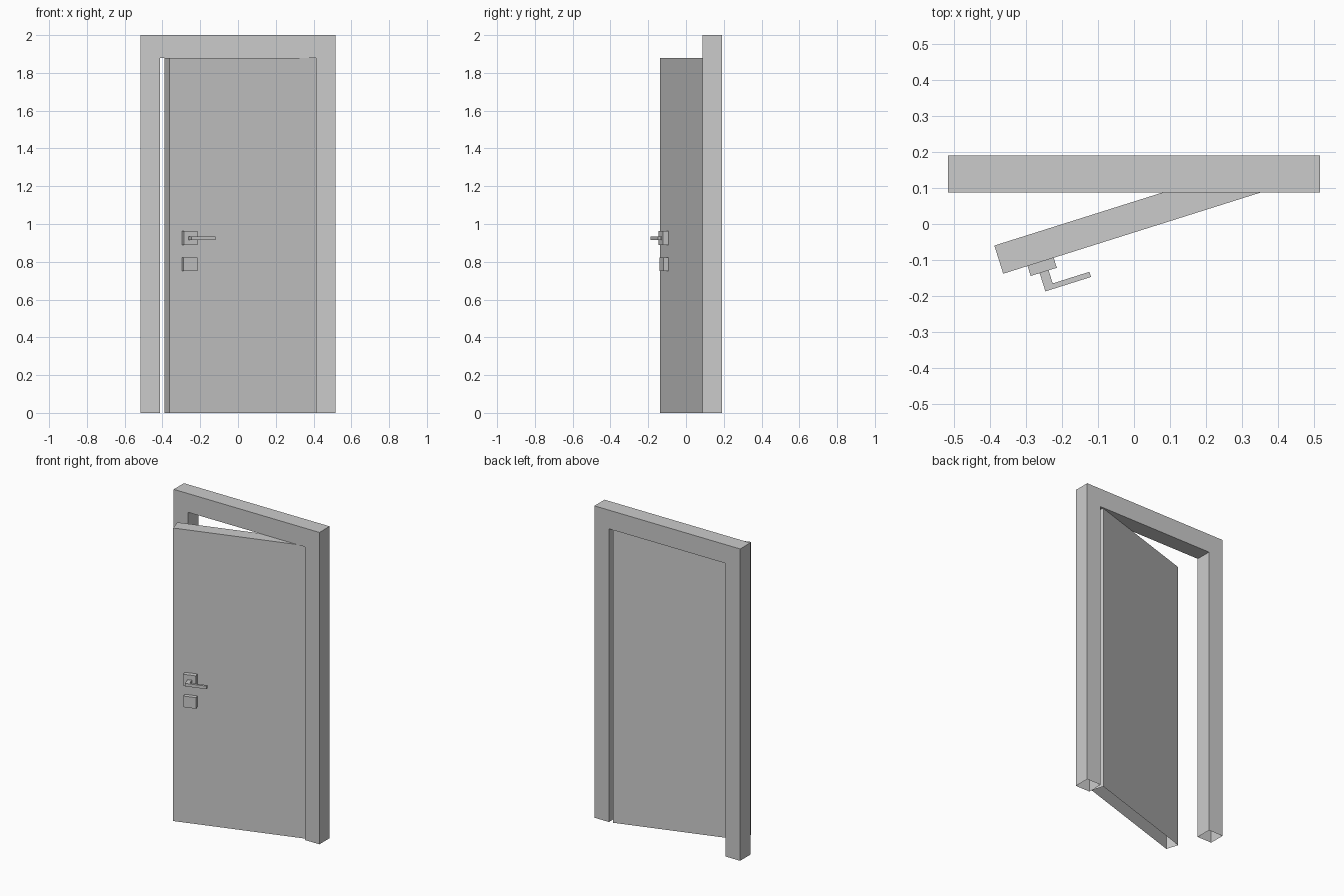
import bpy, bmesh, math
from mathutils import Matrix

if "Cube" in bpy.data.objects:
    bpy.data.objects.remove(bpy.data.objects["Cube"])

DOOR_W = 0.815
HINGE = Matrix.Translation((0.414, 0.107, 0)) @ Matrix.Rotation(math.radians(17.5), 4, 'Z')
# Door space: x measured from the free edge, -y out of the front face
LEAF = HINGE @ Matrix.Translation((-DOOR_W, 0, 0))


def prism(name, profile, vec, matrix=None, open_bottom=False):
    """Extrude a flat outline along vec; optionally leave the floor faces open."""
    bm = bmesh.new()
    face = bm.faces.new([bm.verts.new(p) for p in profile])
    ext = bmesh.ops.extrude_face_region(bm, geom=[face], use_keep_orig=True)
    verts = [g for g in ext["geom"] if isinstance(g, bmesh.types.BMVert)]
    bmesh.ops.translate(bm, verts=verts, vec=vec)
    bmesh.ops.recalc_face_normals(bm, faces=bm.faces[:])
    if open_bottom:
        floor = [f for f in bm.faces if all(abs(v.co.z) < 1e-6 for v in f.verts)]
        bmesh.ops.delete(bm, geom=floor, context='FACES')
    me = bpy.data.meshes.new(name)
    bm.to_mesh(me)
    bm.free()
    ob = bpy.data.objects.new(name, me)
    bpy.context.collection.objects.link(ob)
    if matrix is not None:
        ob.matrix_world = matrix
    return ob


def box(name, x, y, z, matrix, open_bottom=False):
    outline = [(x[0], y[0], z[0]), (x[1], y[0], z[0]), (x[1], y[1], z[0]), (x[0], y[1], z[0])]
    return prism(name, outline, (0, 0, z[1] - z[0]), matrix, open_bottom)


# Door frame: an upside-down U, hollow at the feet
W, w, H, h, y0 = 0.517, 0.414, 2.0, 1.88, 0.087
prism("door_frame",
      [(-W, y0, 0), (-W, y0, H), (W, y0, H), (W, y0, 0),
       (w, y0, 0), (w, y0, h), (-w, y0, h), (-w, y0, 0)],
      (0, 0.103, 0), open_bottom=True)

# Door leaf, standing ajar
box("door_leaf", (0, DOOR_W), (0, 0.082), (0, h - 0.001), LEAF, open_bottom=True)

# Handle and lock plates
box("handle_plate", (0.071, 0.147), (-0.029, 0), (0.889, 0.964), LEAF)
box("lock_plate", (0.071, 0.147), (-0.026, 0), (0.752, 0.823), LEAF)

# L-shaped lever handle
lever = [(0.097, -0.028), (0.123, -0.028), (0.123, -0.067),
         (0.230, -0.067), (0.230, -0.082), (0.097, -0.082)]
prism("lever_handle", [(x, y, 0.914) for x, y in lever], (0, 0, 0.019), LEAF)
